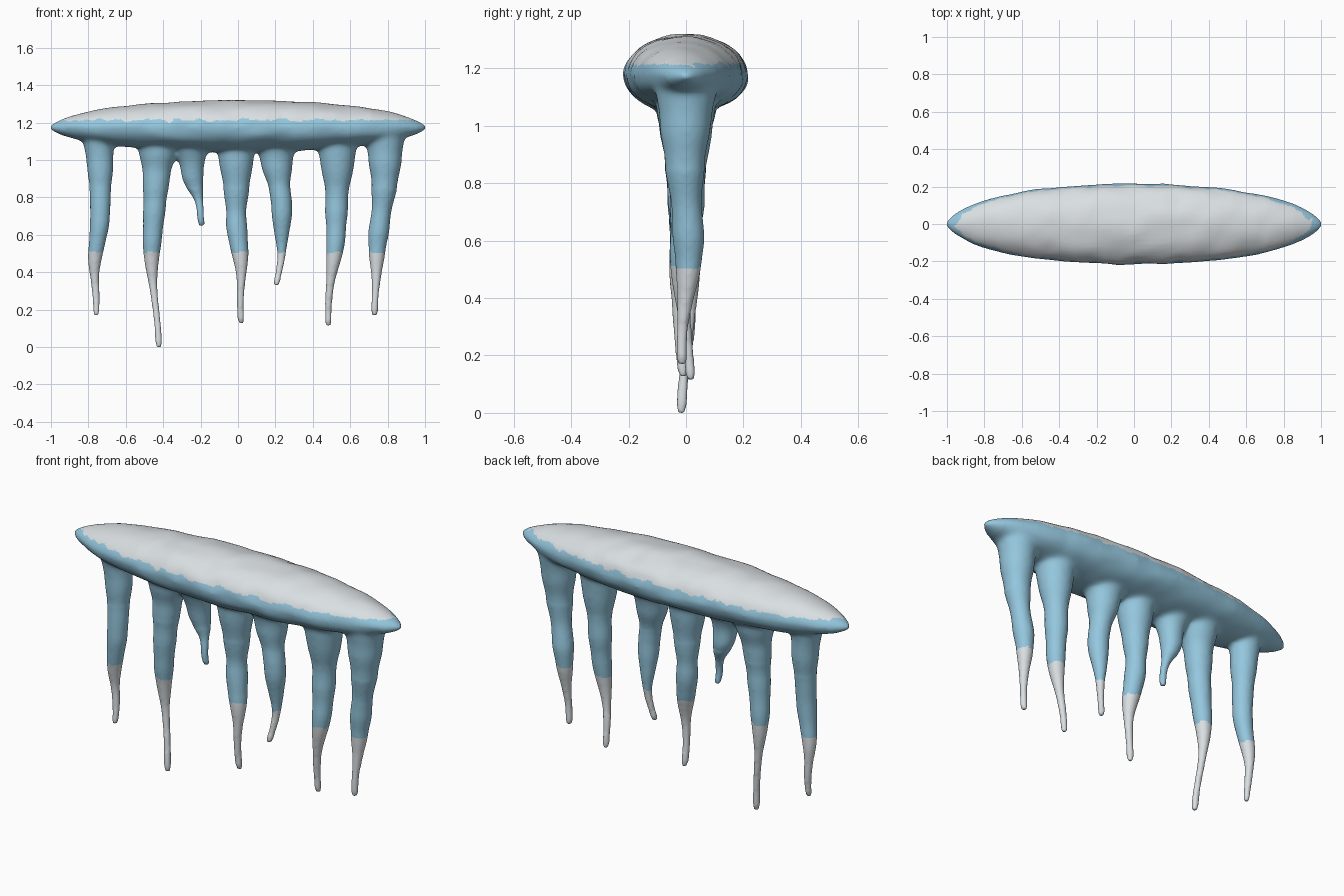
import bpy
import bmesh
import math
from mathutils import Vector, noise

old = bpy.data.objects.get("Cube")
if old:
    bpy.data.objects.remove(old, do_unlink=True)

ROOT = 1.16     # height where icicles start inside the ridge
RIDGE = 1.17    # height of the widest line of the ridge
TOP = 1.317
SIDES = 16


def make_material(name, color):
    mat = bpy.data.materials.new(name)
    mat.use_nodes = True
    mat.diffuse_color = color
    mat.node_tree.nodes["Principled BSDF"].inputs["Base Color"].default_value = color
    return mat


def lookup(points, t):
    """Smoothly interpolate evenly spaced values, t from 0 to 1."""
    pos = min(max(t, 0), 1) * (len(points) - 1)
    i = min(int(pos), len(points) - 2)
    f = pos - i
    a, b = points[i], points[i + 1]
    before = points[max(i - 1, 0)]
    after = points[min(i + 2, len(points) - 1)]
    m, n = (b - before) / 2, (after - a) / 2
    return (a * (1 - f) ** 2 * (1 + 2 * f) + b * f * f * (3 - 2 * f)
            + m * f * (1 - f) ** 2 - n * f * f * (1 - f))


# Radius from the root down to the full length, shared by every icicle
THICKNESS = [0.115, 0.103, 0.082, 0.064, 0.057, 0.053, 0.04, 0.024, 0.019, 0.018, 0.018]


def add_icicle(bm, tip, path, width, stretch, phase, lean):
    rings = []
    count = 36
    for k in range(count + 1):
        t = k / count
        z = ROOT + (tip - ROOT) * t
        x = lookup(path, t) + 0.005 * math.sin(15 * t + phase) * t
        y = lean * t * t + 0.016 * math.sin(9 * t + phase) * t
        r = lookup(THICKNESS, (ROOT - z) / ROOT * stretch)
        r *= width + (1 - width) * t
        r *= 1 + 0.12 * noise.noise(Vector((phase * 5, 0, z * 9)))
        if k == count:
            r *= 0.7
        ring = []
        for s in range(SIDES):
            a = math.tau * s / SIDES
            ring.append(bm.verts.new((x + r * math.cos(a), y + r * math.sin(a), z)))
        rings.append(ring)
    for up, low in zip(rings, rings[1:]):
        for s in range(SIDES):
            n = (s + 1) % SIDES
            bm.faces.new((up[s], low[s], low[n], up[n]))
    bm.faces.new(rings[0])
    bm.faces.new(rings[-1])


bm = bmesh.new()

# Long snowy ridge, slightly lumpy, pinched at both ends
ridge = bmesh.ops.create_uvsphere(bm, u_segments=48, v_segments=40, radius=1)["verts"]
for v in ridge:
    p = Vector((v.co.z, v.co.x, v.co.y))
    lump = 1 + 0.05 * noise.noise(Vector((p.x * 9, p.y * 2, p.z * 2)))
    lump *= 1 - 0.35 * abs(p.x) ** 12
    height = TOP - RIDGE if p.z > 0 else 0.13
    v.co = (p.x * 1.005, p.y * 0.216 * lump, RIDGE + p.z * height * lump)

# Icicles: tip height, x along the length, width, stretch, sway phase, lean in y
icicles = [
    (0.165, [-0.75, -0.735, -0.742, -0.765, -0.76], 0.78, 1, 0.5, 0),
    (-0.005, [-0.42, -0.438, -0.458, -0.452, -0.418], 1, 1, 2, 0),
    (0.645, [-0.26, -0.252, -0.24, -0.212, -0.19], 1.25, 2.2, 3, 0.01),
    (0.125, [-0.01, -0.01, -0.005, 0.016, 0.015], 1, 1, 4.2, -0.02),
    (0.325, [0.2, 0.21, 0.232, 0.235, 0.205], 1.02, 1.25, 1, -0.01),
    (0.11, [0.53, 0.53, 0.525, 0.5, 0.478], 1, 1, 5, 0),
    (0.165, [0.785, 0.785, 0.76, 0.737, 0.735], 0.95, 1, 2.6, 0),
]
for spec in icicles:
    add_icicle(bm, *spec)

bmesh.ops.recalc_face_normals(bm, faces=bm.faces)
mesh = bpy.data.meshes.new("icicle_row")
bm.to_mesh(mesh)
bm.free()
row = bpy.data.objects.new("icicle_row", mesh)
bpy.context.collection.objects.link(row)
bpy.context.view_layer.objects.active = row
row.select_set(True)

# Fuse ridge and icicles into one skin
fuse = row.modifiers.new("fuse", 'REMESH')
fuse.mode = 'VOXEL'
fuse.voxel_size = 0.009
bpy.ops.object.modifier_apply(modifier=fuse.name)

# Colours go on after fusing, which drops earlier slots
row.data.materials.append(make_material("ice_blue", (0.30, 0.57, 0.73, 1)))
row.data.materials.append(make_material("snow_white", (0.70, 0.74, 0.76, 1)))

# Soften the joints, keeping the thin tips
bm = bmesh.new()
bm.from_mesh(row.data)
joints = [v for v in bm.verts if 0.85 < v.co.z < RIDGE and abs(v.co.x) < 0.93]
for verts, passes in ((joints, 16), (bm.verts, 2)):
    for step in range(passes):
        bmesh.ops.smooth_vert(bm, verts=verts, factor=0.5, use_axis_x=True,
                              use_axis_y=True, use_axis_z=True)

# Rest the longest icicle on the ground
lowest = min(v.co.z for v in bm.verts)
bmesh.ops.translate(bm, verts=bm.verts, vec=(0, 0, -lowest))

# Snow on top and frosted tips, with ragged borders
for f in bm.faces:
    c = f.calc_center_median()
    ragged = noise.noise(c * 22)
    snowy = c.z > 1.214 + 0.018 * ragged or c.z < 0.505 + 0.015 * ragged
    f.material_index = 1 if snowy else 0
    f.smooth = True
bm.to_mesh(row.data)
bm.free()
